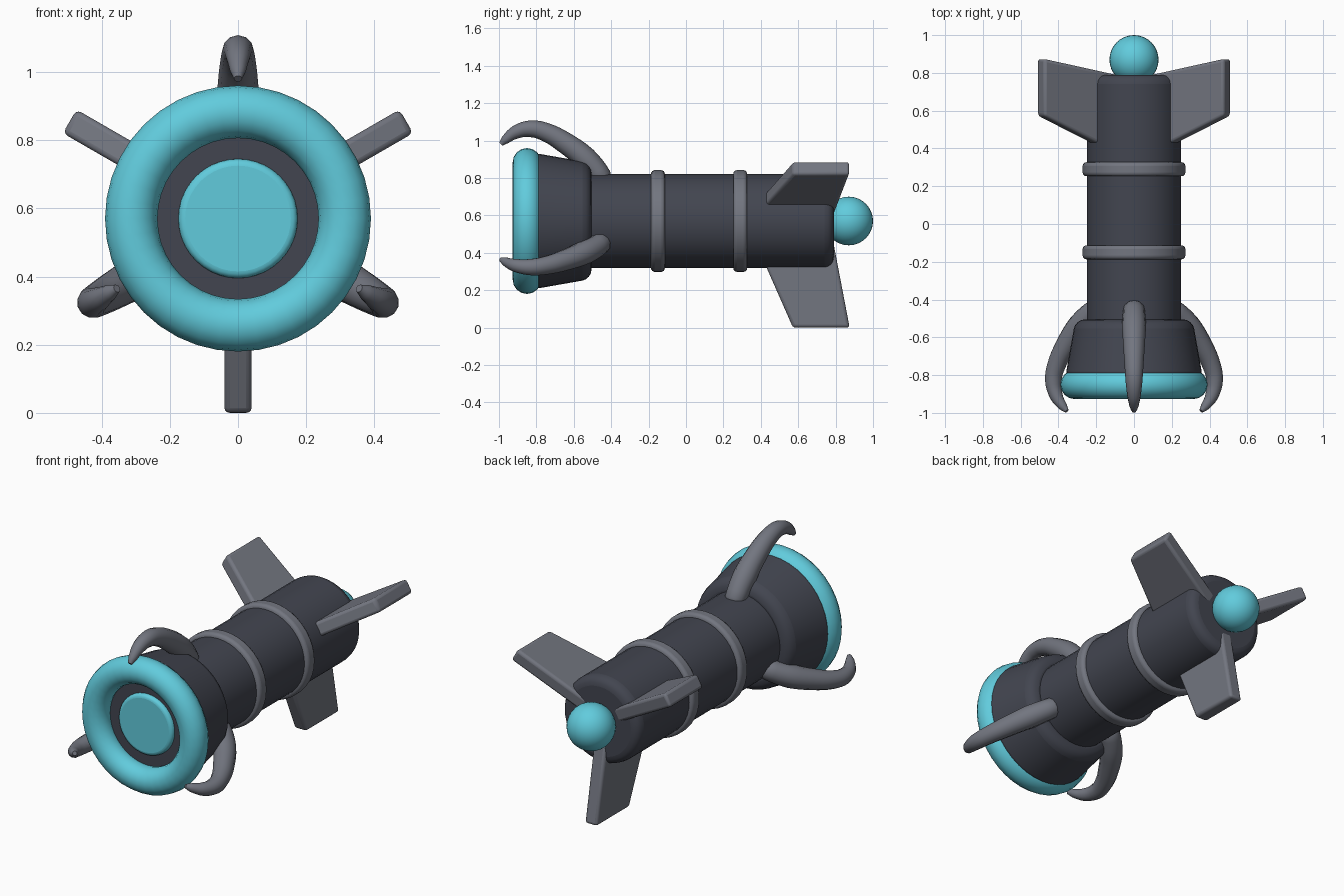
import bpy, bmesh, math
from mathutils import Matrix, Vector

AXIS_Z = 0.57

cube = bpy.data.objects.get("Cube")
if cube:
    bpy.data.objects.remove(cube, do_unlink=True)


def material(name, rgb):
    m = bpy.data.materials.new(name)
    m.use_nodes = True
    m.diffuse_color = (*rgb, 1)
    m.node_tree.nodes["Principled BSDF"].inputs["Base Color"].default_value = (*rgb, 1)
    return m


DARK = material("dark_slate", (0.055, 0.06, 0.08))
GREY = material("mid_grey", (0.17, 0.18, 0.215))
TEAL = material("teal", (0.12, 0.60, 0.72))


def finish(obj, mat, bevel=0, segments=4):
    """Assign colour, round the edges and smooth the shading."""
    obj.data.materials.clear()
    obj.data.materials.append(mat)
    if bevel:
        mod = obj.modifiers.new("rounding", "BEVEL")
        mod.width, mod.segments = bevel, segments
        mod.limit_method, mod.angle_limit = "ANGLE", math.radians(40)
    bpy.ops.object.select_all(action="DESELECT")
    obj.select_set(True)
    bpy.context.view_layer.objects.active = obj
    bpy.ops.object.shade_smooth_by_angle(angle=math.radians(35))
    return obj


def add_mesh(name, bm, mat, bevel=0, segments=4):
    bmesh.ops.recalc_face_normals(bm, faces=bm.faces)
    mesh = bpy.data.meshes.new(name)
    bm.to_mesh(mesh)
    bm.free()
    obj = bpy.data.objects.new(name, mesh)
    bpy.context.collection.objects.link(obj)
    return finish(obj, mat, bevel, segments)


def barrel(name, y0, r0, y1, r1, mat, bevel):
    """Capped cylinder or cone lying along the y axis."""
    bm = bmesh.new()
    place = Matrix.Translation((0, (y0 + y1) / 2, AXIS_Z)) @ Matrix.Rotation(-math.pi / 2, 4, "X")
    bmesh.ops.create_cone(bm, cap_ends=True, segments=40, radius1=r0, radius2=r1,
                          depth=y1 - y0, matrix=place)
    return add_mesh(name, bm, mat, bevel)


def radial(angle, r, y, side=0):
    """Point at a radius and angle about the long axis, shifted sideways."""
    c, s = math.cos(angle), math.sin(angle)
    return Vector((r * c - side * s, y, AXIS_Z + r * s + side * c))


# Body, flared head and bands
barrel("body", -0.56, 0.25, 0.79, 0.25, DARK, 0.05)
barrel("flared_head", -0.83, 0.367, -0.505, 0.31, DARK, 0.05)
for label, y in (("front", -0.15), ("rear", 0.29)):
    barrel(label + "_band", y - 0.037, 0.272, y + 0.037, 0.272, GREY, 0.02)

# Front ring, button and tail ball
bpy.ops.mesh.primitive_torus_add(major_segments=40, minor_segments=16, major_radius=0.313,
                                 minor_radius=0.077, location=(0, -0.85, AXIS_Z),
                                 rotation=(math.pi / 2, 0, 0))
ring = bpy.context.object
ring.name = "front_ring"
finish(ring, TEAL)
barrel("front_button", -0.855, 0.175, -0.80, 0.175, TEAL, 0.02)
bpy.ops.mesh.primitive_uv_sphere_add(segments=32, ring_count=16, radius=0.13,
                                     location=(0, 0.87, AXIS_Z))
ball = bpy.context.object
ball.name = "tail_ball"
finish(ball, TEAL)

# Three swept tail fins
FIN = [(0.1, 0.365), (0.57, 0.572), (0.57, 0.875), (0.1, 0.785)]
for label, degrees in (("left", 30), ("right", 150), ("lower", 270)):
    a = math.radians(degrees)
    bm = bmesh.new()
    near, far = ([bm.verts.new(radial(a, r, y, t)) for r, y in FIN] for t in (-0.04, 0.04))
    bm.faces.new(near)
    bm.faces.new(far)
    for i in range(4):
        j = (i + 1) % 4
        bm.faces.new((near[i], near[j], far[j], far[i]))
    add_mesh(label + "_fin", bm, GREY, 0.016, 3)

# Three curved claws: distance along the body, radius from axis, thickness
CLAW = [(-0.435, 0.19, 0.03), (-0.455, 0.235, 0.058), (-0.54, 0.335, 0.064),
        (-0.65, 0.42, 0.057), (-0.75, 0.475, 0.05), (-0.83, 0.493, 0.045),
        (-0.91, 0.475, 0.036), (-0.965, 0.435, 0.024), (-0.99, 0.41, 0.012)]
for label, degrees in (("top", 90), ("right", 210), ("left", 330)):
    a = math.radians(degrees)
    curve = bpy.data.curves.new(label + "_claw_path", "CURVE")
    curve.dimensions = "3D"
    curve.bevel_depth, curve.bevel_resolution = 1, 4
    curve.resolution_u = 4
    curve.use_fill_caps = True
    spline = curve.splines.new("BEZIER")
    spline.bezier_points.add(len(CLAW) - 1)
    for point, (y, r, thick) in zip(spline.bezier_points, CLAW):
        point.co = radial(a, r, y)
        point.radius = thick
        point.handle_left_type = point.handle_right_type = "AUTO"
    path = bpy.data.objects.new(label + "_claw_path", curve)
    bpy.context.collection.objects.link(path)
    bpy.context.view_layer.update()
    graph = bpy.context.evaluated_depsgraph_get()
    mesh = bpy.data.meshes.new_from_object(path.evaluated_get(graph))
    bpy.data.objects.remove(path, do_unlink=True)
    claw = bpy.data.objects.new(label + "_claw", mesh)
    bpy.context.collection.objects.link(claw)
    finish(claw, GREY)
